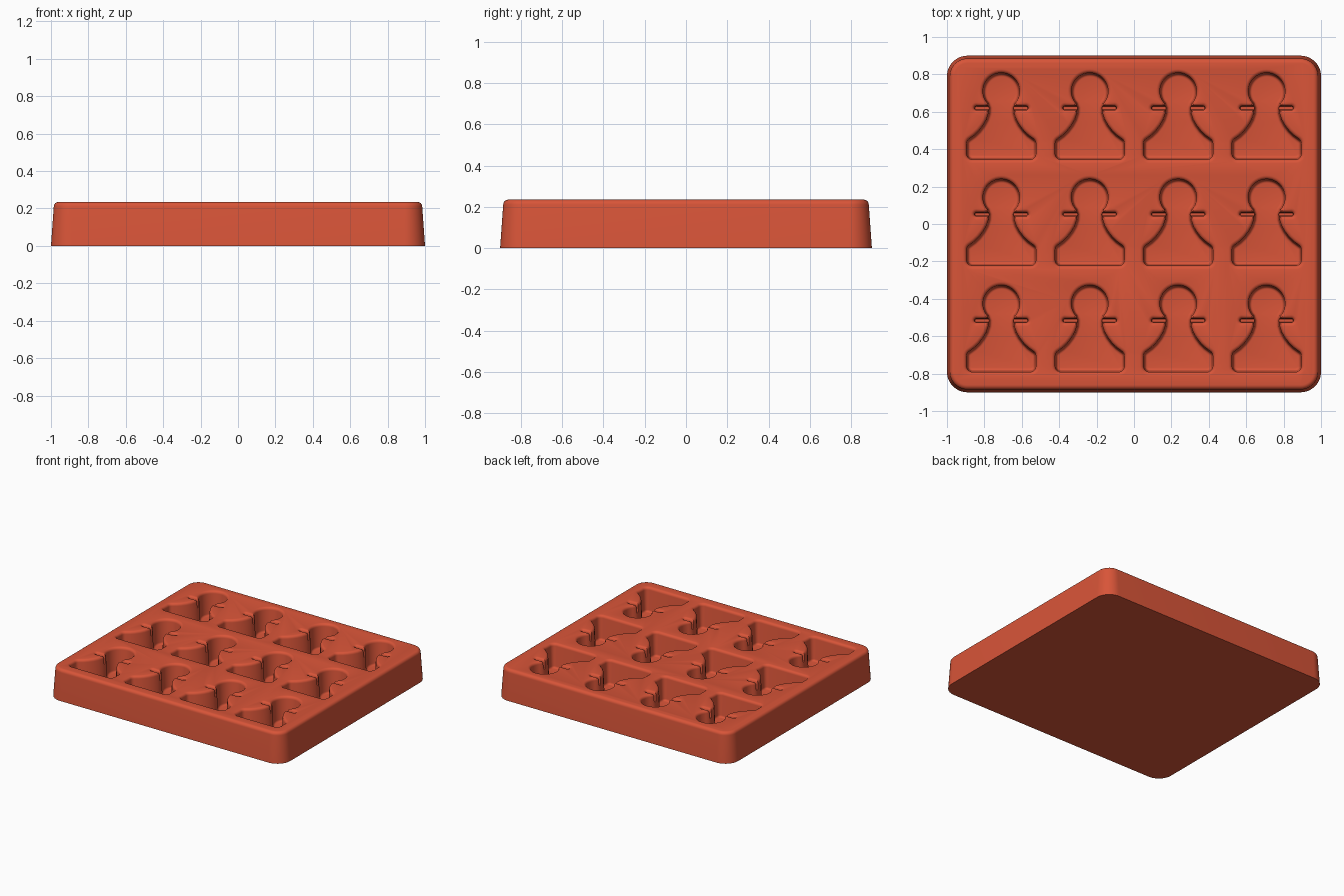
import bpy, bmesh, math
from mathutils import Vector

if "Cube" in bpy.data.objects:
    bpy.data.objects.remove(bpy.data.objects["Cube"])

HEIGHT = 0.235
FLOOR = 0.05
FILLET = 0.02

silicone = bpy.data.materials.new("terracotta red silicone")
silicone.use_nodes = True
colour = (0.69, 0.09, 0.04, 1)
silicone.diffuse_color = colour
silicone.node_tree.nodes["Principled BSDF"].inputs["Base Color"].default_value = colour


def arc(cx, cy, r, start, end, steps):
    """Points along an arc, angles in degrees."""
    angles = [math.radians(start + (end - start) * i / steps) for i in range(steps + 1)]
    return [(cx + r * math.cos(a), cy + r * math.sin(a)) for a in angles]


def grow(points, amount):
    """Offset a counter-clockwise outline outwards."""
    result = []
    for i, p in enumerate(points):
        p = Vector(p)
        a = (p - Vector(points[i - 1])).normalized()
        b = (Vector(points[(i + 1) % len(points)]) - p).normalized()
        na, nb = Vector((a.y, -a.x)), Vector((b.y, -b.x))
        result.append(p + (na + nb) * amount / max(1 + na.dot(nb), 0.5))
    return result


def loft(name, outline, levels, centre=(0, 0)):
    """Closed solid through copies of an outline, levels are (z, offset)."""
    bm = bmesh.new()
    rings = [[bm.verts.new((p.x + centre[0], p.y + centre[1], z)) for p in grow(outline, off)]
             for z, off in levels]
    n = len(outline)
    for low, high in zip(rings, rings[1:]):
        for i in range(n):
            j = (i + 1) % n
            bm.faces.new((low[i], low[j], high[j], high[i]))
    bm.faces.new(rings[0][::-1])
    bm.faces.new(rings[-1])
    mesh = bpy.data.meshes.new(name)
    bm.to_mesh(mesh)
    bm.free()
    mesh.materials.append(silicone)
    obj = bpy.data.objects.new(name, mesh)
    bpy.context.scene.collection.objects.link(obj)
    return obj


def cavity_levels(floor, draft, r):
    """Rounded floor edge, drafted wall and rounded rim."""
    quarter = [math.pi / 2 * i / 4 for i in range(5)]
    bottom = [(floor + r * (1 - math.cos(a)), r * (math.sin(a) - 1) - draft) for a in quarter]
    rim = [(HEIGHT - FILLET * (1 - math.sin(a)), FILLET * (1 - math.cos(a))) for a in quarter]
    return bottom + rim + [(HEIGHT + 0.03, FILLET)]


# Tray body with drafted sides and a rounded upper edge
W, D, R = 1.0, 0.9, 0.11
tray_outline = (arc(W - R, D - R, R, 0, 90, 12) + arc(R - W, D - R, R, 90, 180, 12)
                + arc(R - W, R - D, R, 180, 270, 12) + arc(W - R, R - D, R, 270, 360, 12))
edge = [math.pi / 2 * i / 6 for i in range(7)]
tray = loft("mould_tray", tray_outline, [(0, 0)] + [
    (HEIGHT - 0.025 * (1 - math.sin(a)), -0.015 - 0.025 * (1 - math.cos(a))) for a in edge])

# Pawn outline around its collar: wide base, curved skirt, neck and round head
right = [(0.183, 0), (0.162, 0.018)]
right = arc(0.155, -0.245, 0.03, -90, 0, 5) + [(0.185, -0.19)]
right += arc(0.155, -0.19, 0.03, 15, 55, 3)
right += [(0.145, -0.146), (0.12, -0.122), (0.097, -0.092), (0.08, -0.062),
          (0.069, -0.03), (0.066, 0.0)]
right += arc(0, 0.09, 0.098, -42, 90, 16)
pawn = right + [(-x, y) for x, y in right[-2::-1]]
collar = arc(0.133, 0, 0.01, -90, 90, 8) + arc(-0.133, 0, 0.01, 90, 270, 8)

# Cut the grid of cavities
cutters = bpy.data.collections.new("cavity_cutters")
bpy.context.scene.collection.children.link(cutters)
for row in range(3):
    for col in range(4):
        spot = ((col - 1.5) * 0.473, 0.62 - row * 0.568)
        for name, shape, levels in (
                ("pawn_cutter", pawn, cavity_levels(FLOOR, 0.006, 0.015)),
                ("collar_cutter", collar, cavity_levels(0.17, 0.001, 0.004))):
            cutter = loft(name, shape, levels, spot)
            bpy.context.scene.collection.objects.unlink(cutter)
            cutters.objects.link(cutter)
            cutter.hide_render = True

cut = tray.modifiers.new("cavities", "BOOLEAN")
cut.operation = "DIFFERENCE"
cut.operand_type = "COLLECTION"
cut.collection = cutters
cut.solver = "EXACT"
bpy.context.view_layer.objects.active = tray
tray.select_set(True)
bpy.ops.object.modifier_apply(modifier=cut.name)
for cutter in list(cutters.objects):
    bpy.data.objects.remove(cutter)
bpy.data.collections.remove(cutters)

bpy.ops.object.shade_smooth_by_angle(angle=math.radians(35))
